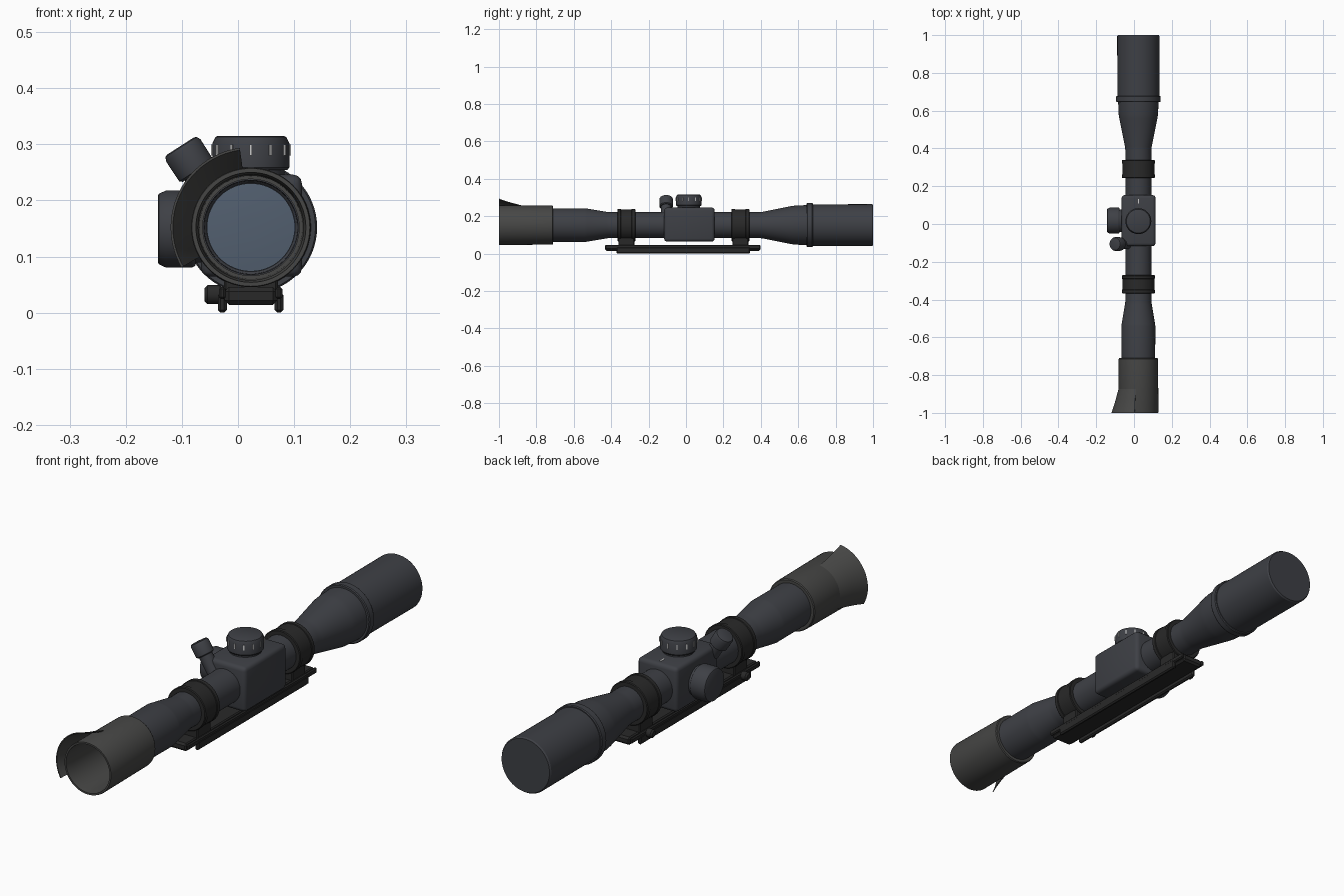
import bpy, bmesh, math
from mathutils import Vector, Matrix

if "Cube" in bpy.data.objects:
    bpy.data.objects.remove(bpy.data.objects["Cube"])

CX, CZ = 0.023, 0.152          # optical axis
SEG = 64


def material(name, r, g, b):
    m = bpy.data.materials.new(name)
    m.diffuse_color = (r, g, b, 1)
    m.use_nodes = True
    m.node_tree.nodes["Principled BSDF"].inputs["Base Color"].default_value = m.diffuse_color
    return m


BODY = material("body_metal", 0.048, 0.051, 0.060)
RUBBER = material("eyecup_rubber", 0.062, 0.062, 0.060)
BLACK = material("mount_black", 0.022, 0.022, 0.022)
GLASS = material("lens_glass", 0.085, 0.115, 0.16)
MARK = material("white_mark", 0.6, 0.6, 0.6)


def finish(bm, name, mat, angle=32):
    bmesh.ops.recalc_face_normals(bm, faces=bm.faces)
    for f in bm.faces:
        f.smooth = True
    for e in bm.edges:
        e.smooth = len(e.link_faces) == 2 and e.calc_face_angle(0) < math.radians(angle)
    me = bpy.data.meshes.new(name)
    bm.to_mesh(me)
    bm.free()
    me.materials.append(mat)
    ob = bpy.data.objects.new(name, me)
    bpy.context.collection.objects.link(ob)
    return ob


def lathe(name, pts, mat, origin=(CX, 0, CZ), axis=(0, 1, 0), closed=False, seg=SEG):
    """Revolve (distance along axis, radius) points round an axis."""
    bm = bmesh.new()
    rot = Vector(axis).to_track_quat('Z', 'Y').to_matrix()
    rings = []
    for t, r in pts:
        ring = []
        for i in range(seg):
            a = 2 * math.pi * i / seg
            p = rot @ Vector((r * math.cos(a), r * math.sin(a), t))
            ring.append(bm.verts.new(p + Vector(origin)))
        rings.append(ring)
    pairs = list(zip(rings, rings[1:]))
    if closed:
        pairs.append((rings[-1], rings[0]))
    else:
        bm.faces.new(rings[0])
        bm.faces.new(rings[-1])
    for a, b in pairs:
        for i in range(seg):
            j = (i + 1) % seg
            bm.faces.new((a[i], a[j], b[j], b[i]))
    return finish(bm, name, mat)


def box(name, lo, hi, mat, bevel=0.0, segments=1, matrix=None):
    lo, hi = Vector(lo), Vector(hi)
    bm = bmesh.new()
    bmesh.ops.create_cube(bm, size=1)
    for v in bm.verts:
        v.co = Vector([(lo[k] + hi[k]) / 2 + v.co[k] * (hi[k] - lo[k]) for k in range(3)])
    if bevel:
        bmesh.ops.bevel(bm, geom=bm.edges[:], offset=bevel, segments=segments,
                        profile=0.5, affect='EDGES')
    if matrix:
        bm.transform(matrix)
    return finish(bm, name, mat)


# Main tube: eyepiece bell, centre tube, objective bell with collar
lathe("main_tube", [
    (-0.700, 0.079), (-0.705, 0.083), (-0.735, 0.084), (-0.735, 0.089), (-0.54, 0.090),
    (-0.53, 0.0885), (-0.425, 0.071), (-0.41, 0.069), (0.39, 0.069), (0.41, 0.071),
    (0.56, 0.101), (0.58, 0.104), (0.645, 0.107), (0.645, 0.115), (0.649, 0.118),
    (0.674, 0.118), (0.678, 0.115), (0.678, 0.111), (0.994, 0.112), (1.0, 0.108)], BODY)

# Eyepiece lens, slightly domed
lathe("eyepiece_lens", [(-0.700, 0.0785), (-0.706, 0.0785), (-0.709, 0.05), (-0.710, 0.015)], GLASS)

# Hollow rubber eyecup
lathe("eyecup", [
    (-0.71, 0.088), (-0.71, 0.101), (-0.714, 0.104), (-0.995, 0.1065), (-1.0, 0.105),
    (-1.0, 0.098), (-0.96, 0.094), (-0.745, 0.092), (-0.745, 0.086), (-0.735, 0.086)],
    RUBBER, closed=True)

# Flared side shield of the eyecup: thin partial cone
bm = bmesh.new()
loops = []
N = 28
for y, r in [(-0.865, 0.103), (-0.93, 0.120), (-0.97, 0.132), (-1.0, 0.143)]:
    for dr in (0, -0.004):
        row = []
        for i in range(N + 1):
            a = math.radians(98 + 112 * i / N)
            row.append(bm.verts.new((CX + (r + dr) * math.cos(a), y, CZ + (r + dr) * math.sin(a))))
        loops.append(row)
cyc = loops[0::2] + loops[1::2][::-1]
for a, b in zip(cyc, cyc[1:] + cyc[:1]):
    for i in range(N):
        bm.faces.new((a[i], a[i + 1], b[i + 1], b[i]))
for e in (0, N):
    bm.faces.new([row[e] for row in cyc])
finish(bm, "eyecup_shield", RUBBER)

# Turret housing
box("turret_housing", (-0.066, -0.117, 0.064), (0.114, 0.153, 0.246), BODY, 0.016, 3)
box("housing_index_mark", (CX - 0.003, 0.108, 0.244), (CX + 0.003, 0.132, 0.2475), MARK)

# Elevation turret (top) and side turret (left) share one knob profile
knob = [(0.0, 0.060), (0.014, 0.060), (0.014, 0.065), (0.019, 0.0685),
        (0.062, 0.0685), (0.073, 0.063), (0.075, 0.059)]
TOP = Vector((CX, 0.015, 0.240))
lathe("elevation_turret", knob, BODY, TOP, (0, 0, 1))
lathe("side_turret", [(t * 1.1, r) for t, r in knob], BODY, (-0.0605, 0.018, CZ - 0.003), (-1, 0, 0))

# White graduation marks round the elevation turret
for i in range(12):
    m = Matrix.Translation(TOP) @ Matrix.Rotation(math.radians(30 * i), 4, 'Z')
    box(f"turret_mark_{i + 1}", (0.066, -0.0022, 0.040), (0.0715, 0.0022, 0.060), MARK, matrix=m)

# Angled small cap on the upper left of the housing
ax = Vector((-0.54, 0, 0.84)).normalized()
tip = Vector((-0.1025, -0.106, 0.297))
lathe("angled_cap", [(-0.056, 0.031), (-0.052, 0.036), (-0.009, 0.0365), (-0.002, 0.033), (0, 0.028)],
      BODY, tip, ax, seg=40)
lathe("angled_cap_stem", [(-0.15, 0.027), (-0.05, 0.027)], BODY, tip, ax, seg=40)

# Mount rings, pedestals and clamp nuts
for label, y in (("rear", -0.319), ("front", 0.291)):
    lathe(f"{label}_mount_ring", [
        (y - 0.048, 0.066), (y - 0.048, 0.084), (y - 0.045, 0.087), (y - 0.030, 0.087),
        (y - 0.028, 0.0845), (y + 0.028, 0.0845), (y + 0.030, 0.087), (y + 0.045, 0.087),
        (y + 0.048, 0.084), (y + 0.048, 0.066)], BLACK, closed=True)
    box(f"{label}_ring_pedestal", (-0.025, y - 0.043, 0.038), (0.071, y + 0.043, 0.095), BLACK, 0.004)
    lathe(f"{label}_clamp_nut", [(0.0, 0.013), (0.006, 0.017), (0.026, 0.017), (0.032, 0.011)],
          BLACK, (-0.028, y, 0.032), (-1, 0, 0), seg=24)

# Mount rail with a clamp bar along each side
box("mount_rail", (-0.024, -0.432, 0.014), (0.070, 0.397, 0.046), BLACK, 0.008)
for label, x in (("left", -0.028), ("right", 0.073)):
    box(f"{label}_clamp_bar", (x - 0.008, -0.372, 0.0), (x + 0.008, 0.342, 0.036), BLACK, 0.005)
    box(f"{label}_rail_edge", (x - 0.006, -0.432, 0.024), (x + 0.006, 0.397, 0.046), BLACK, 0.004)
